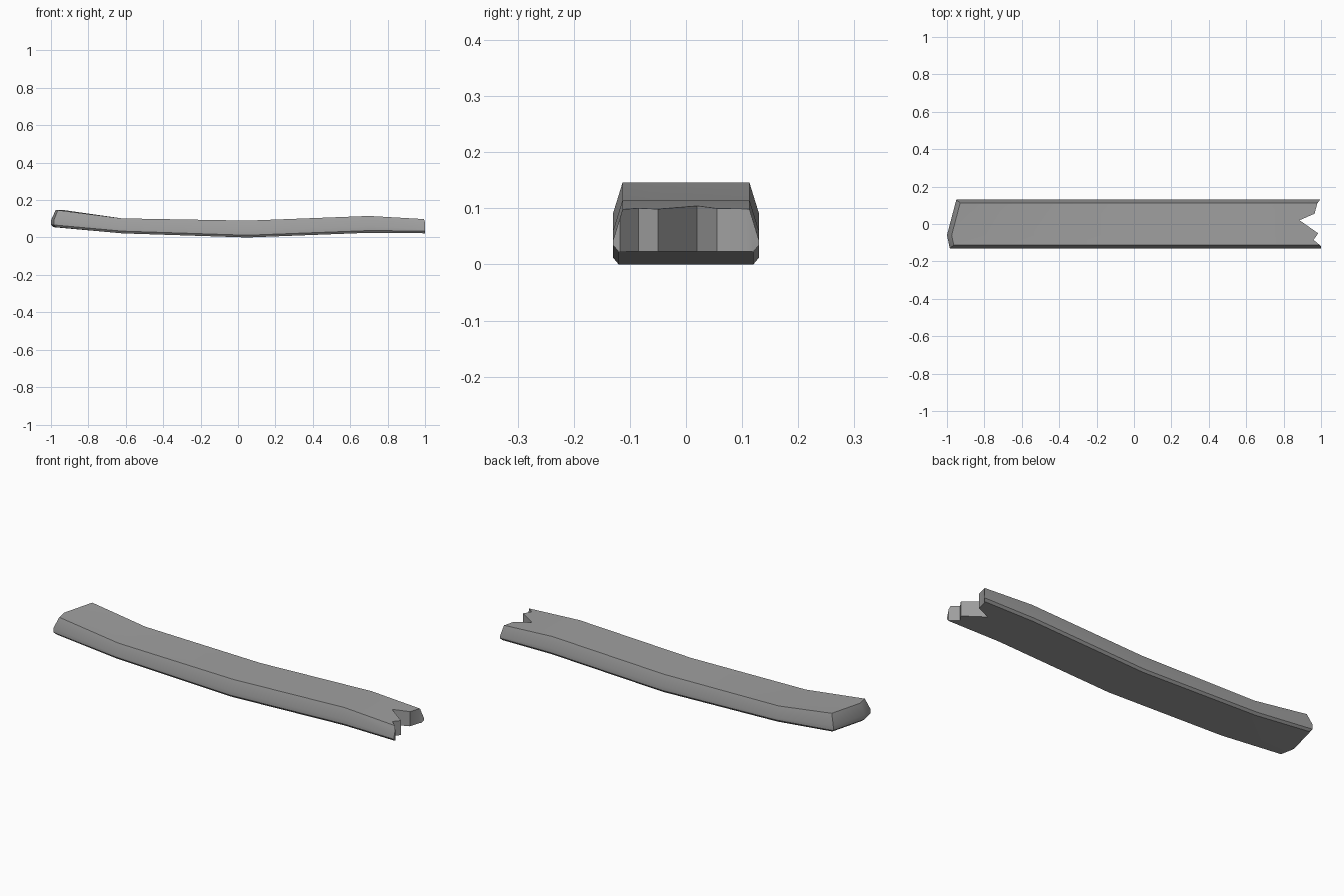
import bpy
import bmesh

cube = bpy.data.objects.get("Cube")
if cube:
    bpy.data.objects.remove(cube, do_unlink=True)

# Single weathered grey
grey = bpy.data.materials.new("weathered grey")
grey.use_nodes = True
colour = (0.35, 0.35, 0.35, 1)
grey.diffuse_color = colour
grey.node_tree.nodes["Principled BSDF"].inputs["Base Color"].default_value = colour


def make_object(name, bm):
    bmesh.ops.recalc_face_normals(bm, faces=bm.faces)
    mesh = bpy.data.meshes.new(name)
    bm.to_mesh(mesh)
    bm.free()
    mesh.materials.append(grey)
    obj = bpy.data.objects.new(name, mesh)
    bpy.context.collection.objects.link(obj)
    return obj


RIDGE = -0.06          # y of the corner in the slanted end
HALF, TOP, BASE = 0.13, 0.113, 0.12


def end_x(y):
    """Plan outline of the slanted end."""
    if y < RIDGE:
        return -1.0 + 0.015 * (RIDGE - y) / (RIDGE + HALF)
    return -1.0 + 0.05 * (y - RIDGE) / (HALF - RIDGE)


def section(bottom, top):
    """Four levels of the plank: half width, height, end inset."""
    return [(TOP, top, 0.025), (HALF, top - 0.055, 0.0),
            (HALF, bottom + 0.012, 0.0), (BASE, bottom, 0.015)]


# Sagging plank body, lofted through stations (x, bottom, top)
stations = [(None, 0.055, 0.146), (-0.62, 0.022, 0.102), (0.05, 0.0, 0.09),
            (0.7, 0.025, 0.115), (1.05, 0.022, 0.095)]
bm = bmesh.new()
grids = []
for x, bottom, top in stations:
    grid = []
    for half, z, inset in section(bottom, top):
        grid.append([bm.verts.new((end_x(y) + inset if x is None else x, y, z))
                     for y in (-half, RIDGE, half)])
    grids.append(grid)

for a, b in zip(grids, grids[1:]):
    for i in range(2):
        for level in (0, 3):
            bm.faces.new((a[level][i], a[level][i + 1], b[level][i + 1], b[level][i]))
    for level in range(3):
        for side in (0, 2):
            bm.faces.new((a[level][side], a[level + 1][side],
                          b[level + 1][side], b[level][side]))

# Bevelled caps
for grid in (grids[0], grids[-1]):
    for level in range(3):
        for i in range(2):
            bm.faces.new((grid[level][i], grid[level][i + 1],
                          grid[level + 1][i + 1], grid[level + 1][i]))
plank = make_object("plank", bm)

# Splintered end, cut straight down along a jagged line
jagged = [(0.995, 0.2), (0.995, 0.13), (0.98, 0.11), (0.965, 0.055),
          (0.885, 0.02), (0.985, -0.05), (0.96, -0.085), (1.0, -0.118),
          (1.0, -0.2), (1.2, -0.2), (1.2, 0.2)]
bm = bmesh.new()
outline = bm.faces.new([bm.verts.new((x, y, -0.2)) for x, y in jagged])
extruded = bmesh.ops.extrude_face_region(bm, geom=[outline])["geom"]
bmesh.ops.translate(bm, vec=(0, 0, 0.6),
                    verts=[v for v in extruded if isinstance(v, bmesh.types.BMVert)])
cutter = make_object("splinter_cutter", bm)
cutter.hide_render = True

bpy.ops.object.select_all(action="DESELECT")
plank.select_set(True)
bpy.context.view_layer.objects.active = plank
cut = plank.modifiers.new("splintered end", "BOOLEAN")
cut.operation = "DIFFERENCE"
cut.solver = "EXACT"
cut.object = cutter
bpy.ops.object.modifier_apply(modifier=cut.name)
bpy.data.objects.remove(cutter, do_unlink=True)
bpy.ops.object.shade_smooth_by_angle()
